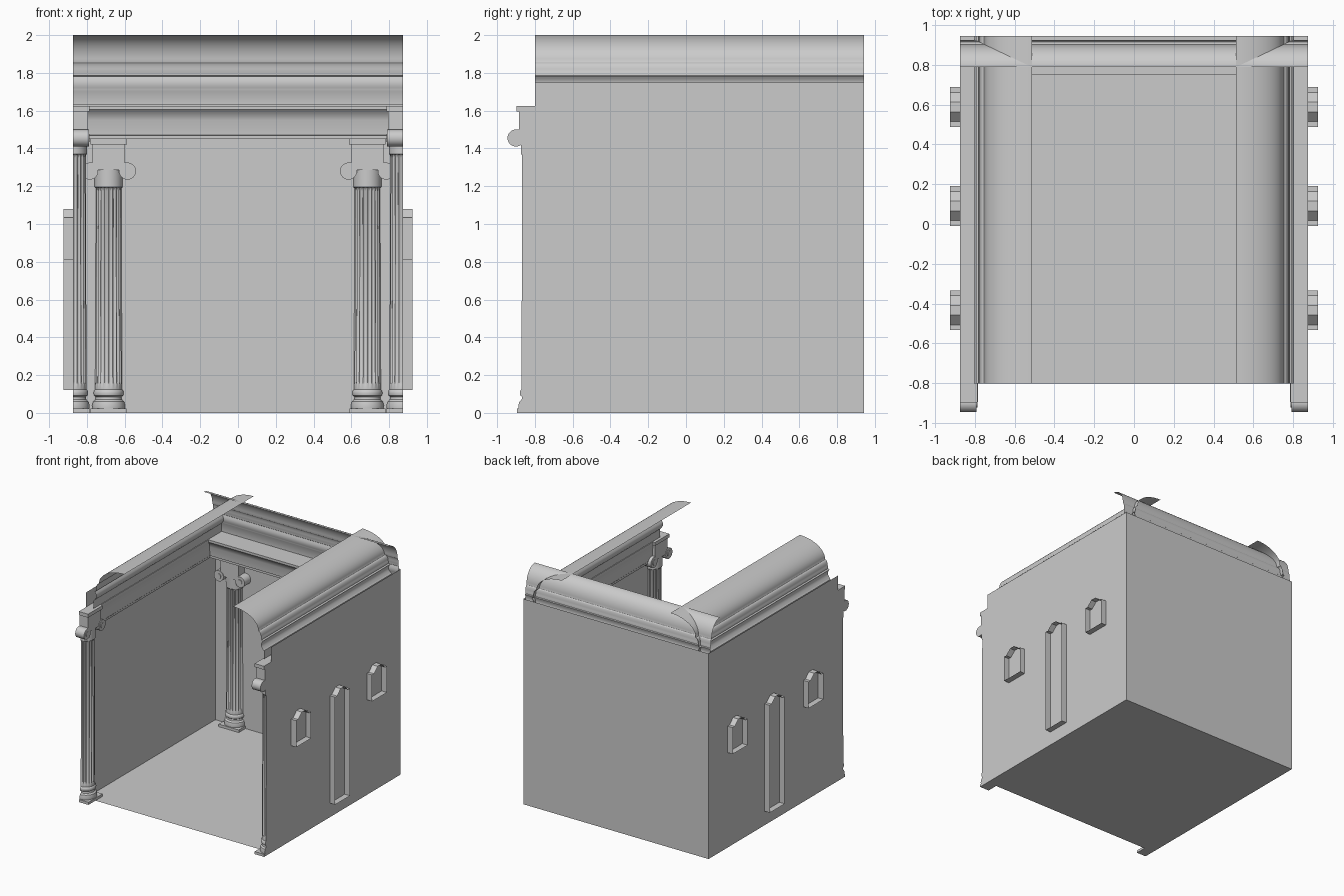
import bpy, bmesh
from math import sin, cos, pi, radians
from mathutils import Matrix

if "Cube" in bpy.data.objects:
    bpy.data.objects.remove(bpy.data.objects["Cube"])

W, FRONT, BACK, WALL_TOP = 0.873, -0.8, 0.943, 1.75


def finish(bm, name, smooth=False, closed=True):
    if closed:
        bmesh.ops.recalc_face_normals(bm, faces=bm.faces)
    me = bpy.data.meshes.new(name)
    bm.to_mesh(me)
    bm.free()
    ob = bpy.data.objects.new(name, me)
    bpy.context.collection.objects.link(ob)
    if smooth:
        bpy.ops.object.select_all(action='DESELECT')
        ob.select_set(True)
        bpy.context.view_layer.objects.active = ob
        bpy.ops.object.shade_smooth_by_angle(angle=radians(35))
    return ob


def face(name, pts):
    bm = bmesh.new()
    bm.faces.new([bm.verts.new(p) for p in pts])
    return finish(bm, name, closed=False)


def sweep(name, start, end, closed=False, smooth=True):
    """Strip (or capped prism) between two matching point rows."""
    bm = bmesh.new()
    a = [bm.verts.new(p) for p in start]
    b = [bm.verts.new(p) for p in end]
    n = len(a)
    for i in range(n if closed else n - 1):
        j = (i + 1) % n
        bm.faces.new((a[i], a[j], b[j], b[i]))
    return finish(bm, name, smooth)


def box(bm, x0, x1, y0, y1, z0, z1):
    m = Matrix.Translation(((x0 + x1) / 2, (y0 + y1) / 2, (z0 + z1) / 2)) @ \
        Matrix.Diagonal((x1 - x0, y1 - y0, z1 - z0, 1))
    bmesh.ops.create_cube(bm, size=1, matrix=m)


def cylinder_y(bm, x, z, r, y0, y1):
    m = Matrix.Translation((x, (y0 + y1) / 2, z)) @ Matrix.Rotation(pi / 2, 4, 'X')
    bmesh.ops.create_cone(bm, cap_ends=True, segments=32, radius1=r, radius2=r,
                          depth=abs(y1 - y0), matrix=m)


def half_column(name, loc, rot, height):
    """Half column whose round side faces local -y."""
    up = height - 1.45
    bm = bmesh.new()
    # base mouldings, fluted shaft and plain neck: radius, height, flute depth
    rows = [(.085, .02, 0), (.087, .04, 0), (.082, .06, 0), (.07, .07, 0), (.068, .085, 0),
            (.077, .092, 0), (.08, .105, 0), (.077, .118, 0), (.071, .124, 0), (.071, .15, 0),
            (.071, .165, .009), (.067, 1.175 + up, .009), (.067, 1.19 + up, 0),
            (.074, 1.195 + up, 0), (.075, 1.29 + up, 0)]
    flutes, sub = 10, 6
    n = flutes * sub
    rings = []
    for r, z, d in rows:
        ring = []
        for i in range(n + 1):
            t = (i % sub) / sub
            rr = r - d * max(0, sin(pi * (t * 1.25 - .125)))
            a = pi + pi * i / n
            ring.append(bm.verts.new((rr * cos(a), rr * sin(a), z)))
        rings.append(ring)
    for a, b in zip(rings, rings[1:]):
        for i in range(n):
            bm.faces.new((a[i], a[i + 1], b[i + 1], b[i]))
        bm.faces.new((a[n], a[0], b[0], b[n]))
    # plinth, capital bolster, scrolls, block and cap
    box(bm, -.095, .095, -.09, 0, 0, .022)
    box(bm, -.1, .1, -.078, 0, 1.285 + up, 1.325 + up)
    for s in (-1, 1):
        cylinder_y(bm, s * .1, 1.28 + up, .045, 0, -.083)
        cylinder_y(bm, s * .1, 1.28 + up, .022, -.08, -.088)
    box(bm, -.085, .085, -.08, 0, 1.325 + up, 1.42 + up)
    box(bm, -.097, .097, -.088, 0, 1.42 + up, height)
    ob = finish(bm, name, True)
    ob.location = loc
    ob.rotation_euler.z = rot


def cornice_profile(d0, d1, d2, d3):
    """Depth from the wall and height: fillet, torus, ovolo, then a wide cove."""
    e = d2 - d1
    pts = [(d0, 1.63), (d0, 1.70), (d0 + e * .2, 1.705)]
    pts += [(d1 - e * .3 + e * .5 * sin(pi * i / 6), 1.71 + .07 * i / 6) for i in range(7)]
    pts += [(d1 + e * .1, 1.785), (d1 + e * .1, 1.80)]
    pts += [(d1 + e * .2 + e * .7 * (1 - cos(pi / 2 * i / 5)), 1.805 + .05 * sin(pi / 2 * i / 5))
            for i in range(6)]
    pts += [(d3 - (d3 - d2) * cos(pi / 2 * i / 14), 1.86 + .14 * sin(pi / 2 * i / 14))
            for i in range(15)]
    return pts


# floor and back wall
face("floor", [(-W, FRONT, 0), (W, FRONT, 0), (W, BACK, 0), (-W, BACK, 0)])
face("back_wall", [(-W, BACK, 0), (W, BACK, 0), (W, BACK, WALL_TOP), (-W, BACK, WALL_TOP)])

# back beam and cornice
beam = [(0, 1.45), (.145, 1.45), (.145, 1.468), (.155, 1.472), (.16, 1.55),
        (.168, 1.575), (.185, 1.597), (.193, 1.605), (.193, 1.625), (0, 1.625)]
sweep("back_beam", [(-W, BACK - d, z) for d, z in beam], [(W, BACK - d, z) for d, z in beam], True)
prof = cornice_profile(.018, .026, .042, .155)
sweep("back_cornice", [(-W, BACK - d, z) for d, z in prof], [(W, BACK - d, z) for d, z in prof])

side_prof = cornice_profile(.07, .09, .123, .36)
for s, side in ((-1, "left"), (1, "right")):
    x = s * W
    face(side + "_wall", [(x, FRONT, 0), (x, BACK, 0), (x, BACK, WALL_TOP), (x, FRONT, WALL_TOP)])
    # side entablature and cornice
    sb = [(d * .36, z) for d, z in beam]
    sweep(side + "_beam", [(x - s * d, FRONT, z) for d, z in sb],
          [(x - s * d, BACK, z) for d, z in sb], True)
    sweep(side + "_cornice", [(x - s * d, FRONT, z) for d, z in side_prof],
          [(x - s * d, BACK, z) for d, z in side_prof])
    # open window surrounds standing out from the wall
    for k, (cy, sill) in enumerate(((-.433, .81), (.09, .12), (.588, .81))):
        o = [(-.1, sill), (.1, sill), (.1, 1.035), (.073, 1.035), (.025, 1.08),
             (-.025, 1.08), (-.073, 1.035), (-.1, 1.035)]
        sweep(f"{side}_window_surround_{k + 1}", [(x, cy + a, z) for a, z in o],
              [(s * .923, cy + a, z) for a, z in o], True, False)
    # columns: engaged on the back wall and at the open front
    half_column(side + "_back_column", (s * .685, BACK, 0), 0, 1.45)
    half_column(side + "_front_column", (x, FRONT, 0), -s * pi / 2, 1.625)
